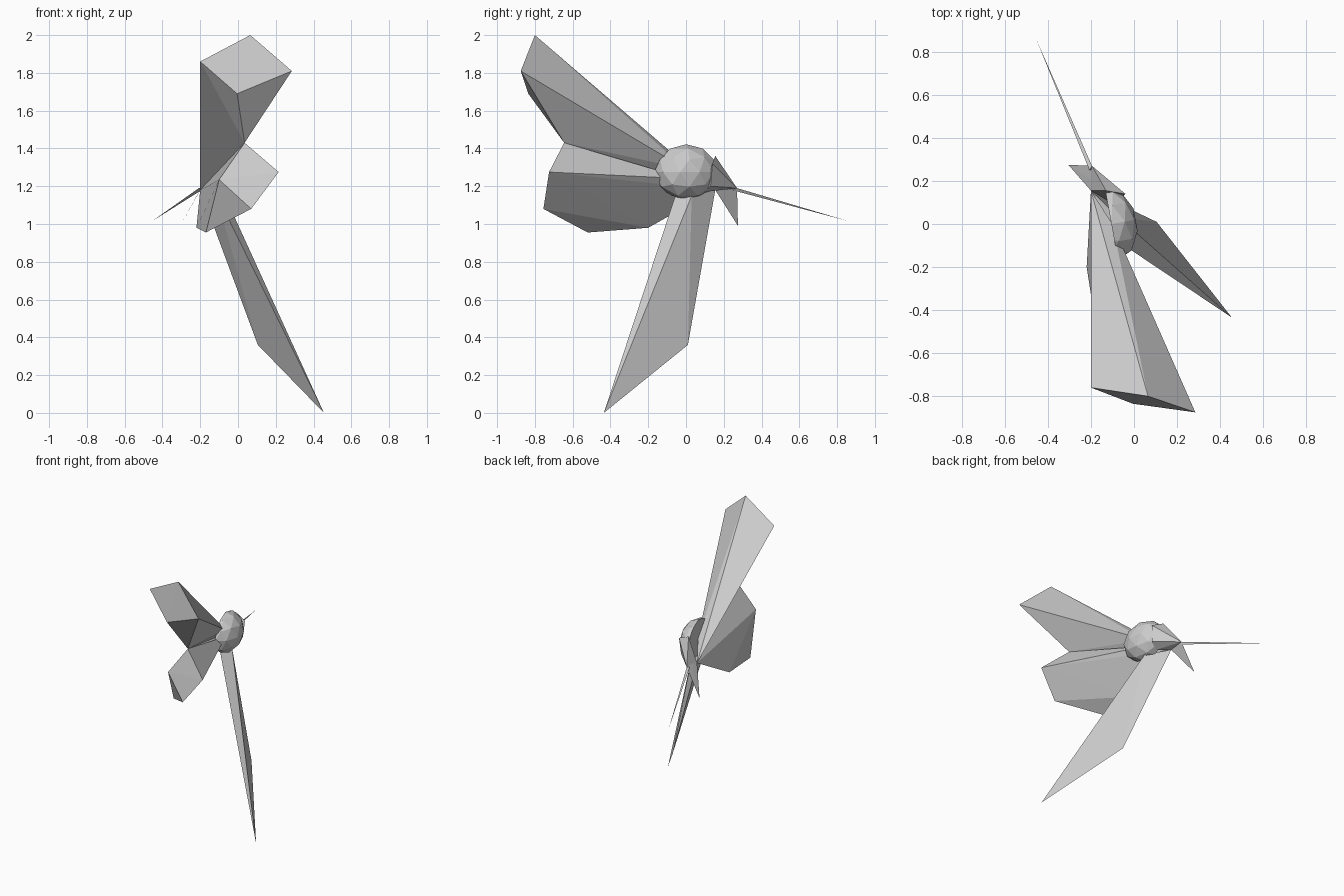
import bpy
import bmesh
from mathutils import Matrix, Vector

cube = bpy.data.objects.get("Cube")
if cube:
    bpy.data.objects.remove(cube, do_unlink=True)

GREY = (0.6, 0.6, 0.6, 1.0)
grey = bpy.data.materials.new("plain_grey")
grey.use_nodes = True
grey.diffuse_color = GREY
grey.node_tree.nodes["Principled BSDF"].inputs["Base Color"].default_value = GREY


def finish(name, bm):
    """Turn a bmesh into a flat-shaded grey object."""
    bmesh.ops.recalc_face_normals(bm, faces=bm.faces)
    mesh = bpy.data.meshes.new(name)
    bm.to_mesh(mesh)
    bm.free()
    mesh.materials.append(grey)
    obj = bpy.data.objects.new(name, mesh)
    bpy.context.collection.objects.link(obj)
    return obj


def shard(name, *points):
    """Faceted solid spanning the given corner points."""
    bm = bmesh.new()
    for p in points:
        bm.verts.new(p)
    hull = bmesh.ops.convex_hull(bm, input=bm.verts)
    loose = [v for v in bm.verts if not v.link_faces]
    bmesh.ops.delete(bm, geom=loose, context="VERTS")
    return finish(name, bm)


# Shared joints
root = Vector((-0.2, 0.155, 1.18))
beak_tip = Vector((-0.195, 0.27, 1.19))
fold = Vector((0.035, -0.645, 1.43))

# Body: faceted half dome, flat on its inner side
bm = bmesh.new()
bmesh.ops.create_icosphere(bm, subdivisions=2, radius=1)
bmesh.ops.scale(bm, vec=(0.12, 0.17, 0.147), verts=bm.verts)
cut = bmesh.ops.bisect_plane(bm, geom=bm.verts[:] + bm.edges[:] + bm.faces[:],
                             plane_co=(0, 0, 0), plane_no=(-1, 0, 0), clear_outer=True)
rim = [e for e in cut["geom_cut"] if isinstance(e, bmesh.types.BMEdge)]
bmesh.ops.contextual_create(bm, geom=rim)
bmesh.ops.transform(bm, verts=bm.verts, matrix=Matrix.Translation((-0.105, 0, 1.275))
                    @ Matrix.Rotation(0.18, 4, "Z"))
finish("body_dome", bm)

# Beak cone running from the dome to its tip
shard("beak", beak_tip, root, (-0.13, 0.155, 1.36), (-0.04, 0.14, 1.32),
      (-0.05, 0.13, 1.2), (-0.11, 0.1, 1.17))

# Long needle and hooked claw at the beak tip
shard("needle", (-0.455, 0.86, 1.015), beak_tip, beak_tip + Vector((-0.012, -0.02, 0)),
      beak_tip + Vector((0, -0.02, -0.012)))
shard("claw", (-0.305, 0.275, 0.99), beak_tip, root, root + Vector((0.02, 0.04, 0.04)))

# Upper wing: four-cornered tip narrowing to the body
shard("upper_wing", (-0.2, -0.76, 1.86), (0.065, -0.8, 2.0), (0.285, -0.875, 1.81),
      (-0.005, -0.835, 1.69), fold, root, (-0.1, 0, 1.29))

# Lower wing, sharing the fold corner with the upper one
shard("lower_wing", fold, (0.215, -0.725, 1.275), (0.07, -0.755, 1.08),
      (-0.1, -0.686, 1.235), (-0.17, -0.52, 0.955), (-0.22, -0.2, 0.98),
      root, (-0.1, 0, 1.24))

# Long pointed tail spike
shard("tail_spike", (0.455, -0.435, 0.0), (0.105, 0.01, 0.36), root,
      (-0.12, -0.05, 1.17), (-0.07, 0.03, 1.15))
